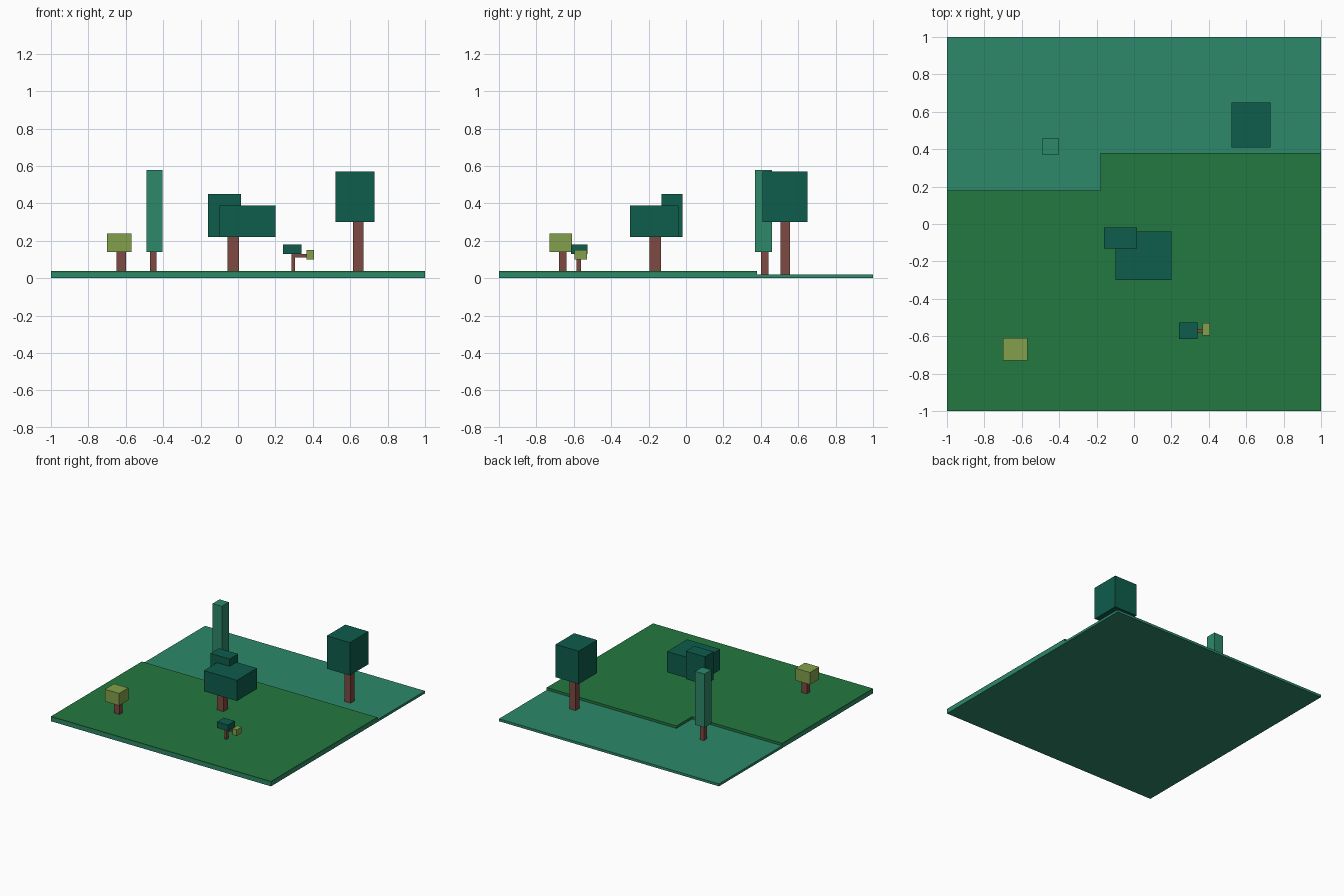
import bpy, bmesh

cube = bpy.data.objects.get("Cube")
if cube:
    bpy.data.objects.remove(cube, do_unlink=True)


def material(name, rgb):
    m = bpy.data.materials.new(name)
    m.use_nodes = True
    colour = (*rgb, 1.0)
    m.diffuse_color = colour
    m.node_tree.nodes["Principled BSDF"].inputs["Base Color"].default_value = colour
    return m


TEAL = material("teal green", (0.026, 0.246, 0.144))
GRASS = material("grass green", (0.017, 0.188, 0.051))
DARK = material("dark pine green", (0.0044, 0.109, 0.072))
LIME = material("olive lime", (0.223, 0.352, 0.069))
BARK = material("red brown bark", (0.209, 0.065, 0.054))


def finish(name, bm, *mats):
    bmesh.ops.recalc_face_normals(bm, faces=bm.faces)
    mesh = bpy.data.meshes.new(name)
    bm.to_mesh(mesh)
    bm.free()
    for m in mats:
        mesh.materials.append(m)
    ob = bpy.data.objects.new(name, mesh)
    bpy.context.collection.objects.link(ob)
    return ob


def box(name, mat, x, y, z):
    """Box given by its (min, max) range on each axis."""
    bm = bmesh.new()
    bmesh.ops.create_cube(bm, size=1)
    for v in bm.verts:
        v.co = [r[0] if c < 0 else r[1] for c, r in zip(v.co, (x, y, z))]
    return finish(name, bm, mat)


# Ground: flat base plate with an L-shaped raised lawn
box("base_plate", TEAL, (-1, 1), (-1, 1), (0, 0.02))

outline = [(-1, -1), (1, -1), (1, 0.38), (-0.18, 0.38), (-0.18, 0.18), (-1, 0.18)]
bm = bmesh.new()
lawn = bm.faces.new([bm.verts.new((x, y, 0.02)) for x, y in outline])
top = bmesh.ops.extrude_face_region(bm, geom=[lawn])["geom"]
bmesh.ops.translate(bm, vec=(0, 0, 0.02),
                    verts=[g for g in top if isinstance(g, bmesh.types.BMVert)])
bmesh.ops.bisect_plane(bm, geom=bm.verts[:] + bm.edges[:] + bm.faces[:],
                       plane_co=(0, 0, 0.032), plane_no=(0, 0, 1))
# Lower strip of the outer rim takes the base colour
for f in bm.faces:
    c = f.calc_center_median()
    if c.z < 0.031 and max(abs(c.x), abs(c.y)) > 0.99:
        f.material_index = 1
finish("raised_lawn", bm, GRASS, TEAL)

# Small olive bush tree
box("bush_trunk", BARK, (-0.65, -0.60), (-0.68, -0.64), (0.04, 0.14))
box("bush_crown", LIME, (-0.70, -0.57), (-0.73, -0.61), (0.14, 0.24))

# Tall column tree
box("column_tree_trunk", BARK, (-0.47, -0.435), (0.40, 0.44), (0.02, 0.14))
box("column_tree_crown", TEAL, (-0.49, -0.405), (0.37, 0.46), (0.14, 0.58))

# Central tree with two overlapping crowns
box("central_tree_trunk", BARK, (-0.055, 0.005), (-0.195, -0.135), (0.04, 0.22))
box("central_tree_wide_crown", DARK, (-0.10, 0.20), (-0.30, -0.04), (0.22, 0.39))
box("central_tree_high_crown", DARK, (-0.16, 0.015), (-0.13, -0.02), (0.22, 0.45))

# Large back tree
box("back_tree_trunk", BARK, (0.615, 0.67), (0.505, 0.555), (0.02, 0.30))
box("back_tree_crown", DARK, (0.52, 0.73), (0.41, 0.65), (0.30, 0.57))

# Sapling with a side branch
box("sapling_trunk", BARK, (0.285, 0.305), (-0.585, -0.562), (0.04, 0.13))
box("sapling_crown", DARK, (0.24, 0.34), (-0.615, -0.527), (0.13, 0.18))
box("sapling_branch", BARK, (0.305, 0.365), (-0.58, -0.562), (0.11, 0.13))
box("sapling_leaf_tuft", LIME, (0.365, 0.405), (-0.595, -0.53), (0.10, 0.15))
